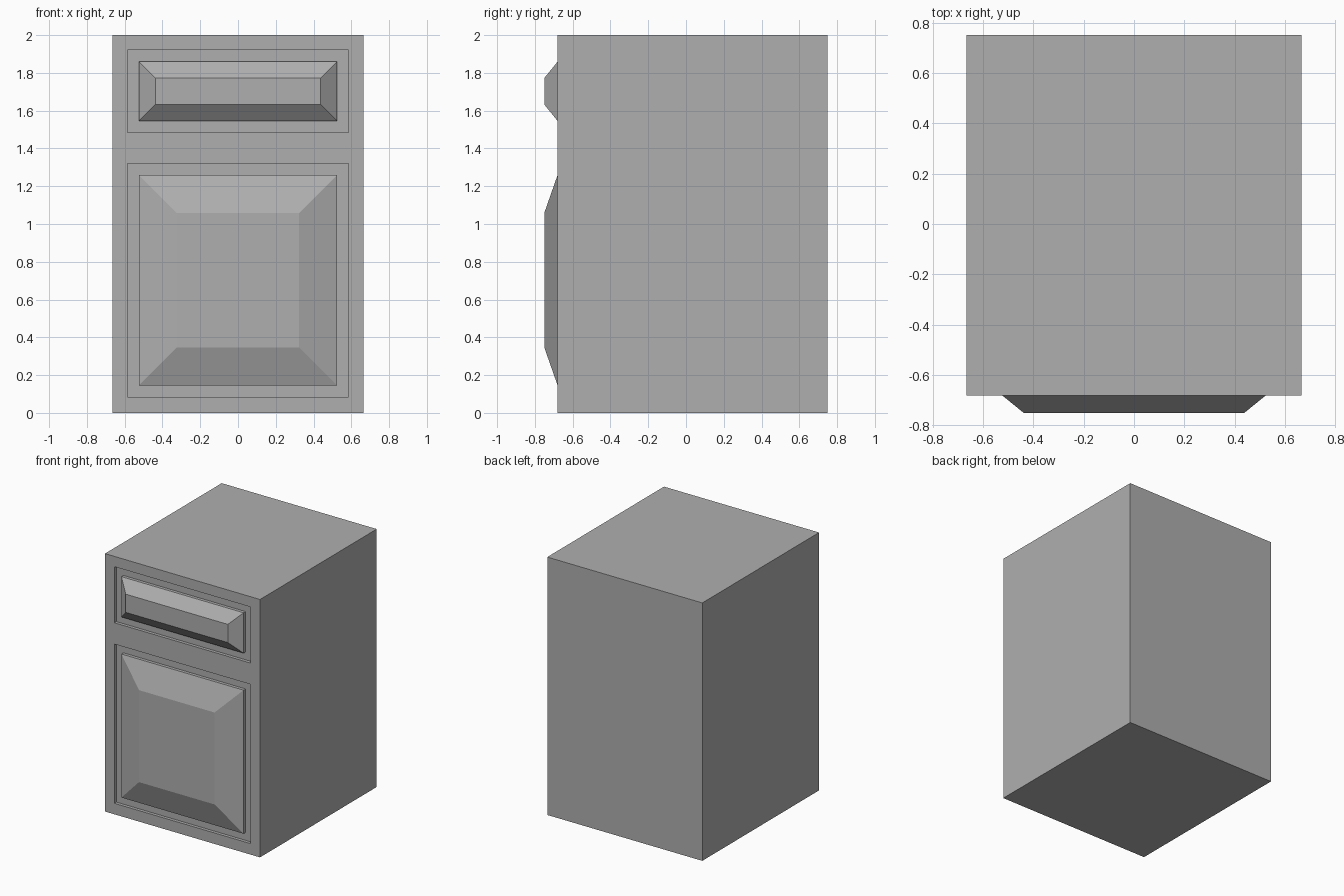
import bpy, bmesh
from mathutils import Vector

if "Cube" in bpy.data.objects:
    bpy.data.objects.remove(bpy.data.objects["Cube"])

W, FRONT, BACK, H = 0.665, -0.68, 0.75, 2.0
GROOVE = 0.025
# bottom z, top z, bevel width of each panel opening
PANELS = [(0.085, 1.32, 0.20), (1.485, 1.92, 0.086)]
PANEL_X = 0.585


def push(bm, face, depth):
    """Extrude one front face straight along y and return the moved face."""
    new = bmesh.ops.extrude_discrete_faces(bm, faces=[face])["faces"][0]
    bmesh.ops.translate(bm, verts=new.verts, vec=(0, depth, 0))
    new.normal_update()
    return new


def inset(bm, face, width, depth=0.0):
    bmesh.ops.inset_individual(bm, faces=[face], thickness=width, depth=depth,
                               use_even_offset=True)
    face.normal_update()


# cabinet carcass
bm = bmesh.new()
bmesh.ops.create_cube(bm, size=1)
bmesh.ops.scale(bm, verts=bm.verts, vec=(2 * W, BACK - FRONT, H))
bmesh.ops.translate(bm, verts=bm.verts, vec=(0, (BACK + FRONT) / 2, H / 2))

# split the front around the door and drawer
cuts = [((x, 0, 0), (1, 0, 0)) for x in (-PANEL_X, PANEL_X)]
cuts += [((0, 0, z), (0, 0, 1)) for p in PANELS for z in p[:2]]
for co, no in cuts:
    bmesh.ops.bisect_plane(bm, geom=bm.verts[:] + bm.edges[:] + bm.faces[:],
                           plane_co=co, plane_no=no)

# recessed groove and raised bevelled panel for door and drawer
for z0, z1, bevel in PANELS:
    centre = Vector((0, FRONT, (z0 + z1) / 2))
    face = min(bm.faces, key=lambda f: (f.calc_center_median() - centre).length)
    face = push(bm, face, GROOVE)
    inset(bm, face, 0.061)
    face = push(bm, face, -GROOVE)
    inset(bm, face, bevel, 0.07)

# merge leftover coplanar cuts
bmesh.ops.dissolve_limit(bm, angle_limit=0.01, verts=bm.verts[:], edges=bm.edges[:])
bmesh.ops.recalc_face_normals(bm, faces=bm.faces[:])
mesh = bpy.data.meshes.new("cabinet")
bm.to_mesh(mesh)
bm.free()

# dark grey paint
paint = bpy.data.materials.new("dark_grey")
paint.diffuse_color = (0.43, 0.43, 0.43, 1)
paint.use_nodes = True
paint.node_tree.nodes["Principled BSDF"].inputs["Base Color"].default_value = paint.diffuse_color
mesh.materials.append(paint)
bpy.context.collection.objects.link(bpy.data.objects.new("cabinet", mesh))
